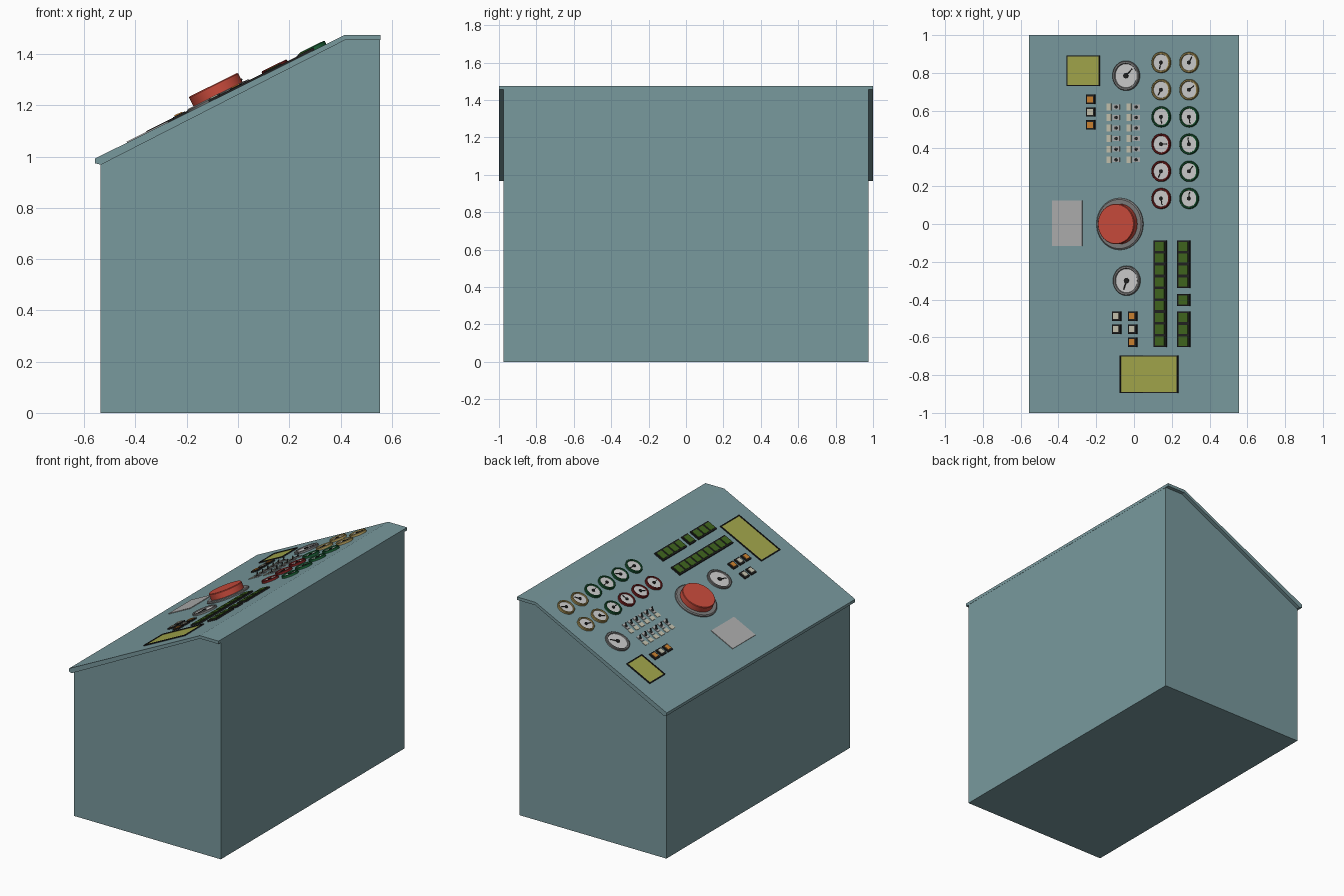
import bpy, bmesh, math
from mathutils import Matrix, Vector

if "Cube" in bpy.data.objects:
    bpy.data.objects.remove(bpy.data.objects["Cube"])

SLOPE = math.atan(0.494)
S, C = math.sin(SLOPE), math.cos(SLOPE)
# Frame of the sloping panel: local x up the slope, local z along its normal
PANEL = Matrix.Translation((0, 0, 1.2677)) @ Matrix.Rotation(-SLOPE, 4, 'Y')

COL = dict(teal=(.19, .32, .34), red=(.58, .07, .045), yellow=(.36, .38, .07),
           green=(.05, .13, .013), orange=(.6, .22, .03), cream=(.55, .53, .42),
           black=(.015, .015, .015), grey=(.2, .2, .2), face=(.6, .6, .58),
           plate=(.42, .42, .42), rim_tan=(.42, .31, .1), rim_green=(.01, .11, .035),
           rim_red=(.2, .015, .015), dark=(.05, .055, .055))
MATS = {}
for key, rgb in COL.items():
    MATS[key] = bpy.data.materials.new(key)
    MATS[key].diffuse_color = (*rgb, 1)


def finish(name, bm, mat, matrix=Matrix(), smooth=False):
    bmesh.ops.recalc_face_normals(bm, faces=bm.faces)
    me = bpy.data.meshes.new(name)
    bm.to_mesh(me)
    bm.free()
    ob = bpy.data.objects.new(name, me)
    me.materials.append(MATS[mat])
    ob.matrix_world = matrix
    bpy.context.collection.objects.link(ob)
    if smooth:
        bpy.ops.object.select_all(action='DESELECT')
        ob.select_set(True)
        bpy.context.view_layer.objects.active = ob
        bpy.ops.object.shade_smooth_by_angle(angle=math.radians(35))
    return ob


def extrude_profile(name, pts, half, mat):
    bm = bmesh.new()
    f = bm.faces.new([bm.verts.new((x, -half, z)) for x, z in pts])
    r = bmesh.ops.extrude_face_region(bm, geom=[f])
    vs = [e for e in r['geom'] if isinstance(e, bmesh.types.BMVert)]
    bmesh.ops.translate(bm, verts=vs, vec=(0, 2 * half, 0))
    return finish(name, bm, mat)


def at(x, y, n=0, turn=0):
    """Panel point at height n that appears at (x, y) seen from above."""
    return PANEL @ Matrix.Translation(((x + n * S) / C, y, 0)) @ Matrix.Rotation(turn, 4, 'Z')


def box(name, frame, w, d, n0, n1, mat, off=(0, 0)):
    bm = bmesh.new()
    bmesh.ops.create_cube(bm, size=1, matrix=Matrix.Translation((off[0], off[1], (n0 + n1) / 2))
                          @ Matrix.Diagonal((w, d, n1 - n0, 1)))
    return finish(name, bm, mat, frame)


def lathe(name, frame, prof, mat, seg=32):
    bm = bmesh.new()
    vs = [bm.verts.new((r, 0, n)) for r, n in prof]
    es = [bm.edges.new(p) for p in zip(vs, vs[1:])]
    bmesh.ops.spin(bm, geom=vs + es, cent=(0, 0, 0), axis=(0, 0, 1),
                   angle=2 * math.pi, steps=seg, use_duplicate=False)
    bmesh.ops.remove_doubles(bm, verts=bm.verts, dist=1e-5)
    return finish(name, bm, mat, frame, True)


def gauge(name, x, y, r, h, rim, deg):
    f = at(x, y, h)
    lathe(name + "_rim", f, [(r, 0), (r, h * .8), (r * .95, h), (r * .84, h), (r * .8, h * .6)], rim)
    lathe(name + "_face", f, [(r * .82, h * .6), (0, h * .6)], "face")
    lathe(name + "_hub", f, [(r * .18, h * .6), (r * .18, h * .95), (0, h * .95)], "black", 16)
    box(name + "_needle", at(x, y, h, math.radians(deg)), r * .65, r * .08,
        h * .6, h * .8, "black", (r * .32, 0))


def screen(name, x0, x1, y0, y1):
    f = at((x0 + x1) / 2, (y0 + y1) / 2)
    w, d, t = (x1 - x0) / C, y1 - y0, .006
    for s in (-1, 1):
        box(name + "_frame_side", f, t, d, 0, .008, "black", (s * (w - t) / 2, 0))
        box(name + "_frame_end", f, w, t, 0, .008, "black", (0, s * (d - t) / 2))
    box(name + "_glass", f, w - t, d - t, 0, .003, "yellow")


def button(name, x, y, mat):
    f = at(x, y, .012)
    box(name + "_bezel", f, .052, .05, 0, .01, "black")
    box(name + "_cap", f, .033, .032, 0, .014, mat)


# Cabinet and overhanging lid
extrude_profile("cabinet", [(-.537, 0), (.555, 0), (.555, 1.458), (.41, 1.458), (-.537, .985)], .975, "teal")
extrude_profile("lid", [(-.557, .993), (-.557, .974), (-.535, .968), (.418, 1.455),
                        (.556, 1.455), (.556, 1.475), (.417, 1.475)], 1.0, "teal")

# Screens and blank plate
screen("small_screen", -.355, -.18, .73, .893)
screen("wide_screen", -.072, .235, -.895, -.695)
box("blank_plate", at(-.355, .004, .005), .16 / C, .242, 0, .005, "plate")

# Large push button
big = at(-.078, 0, .012)
lathe("push_button_base", big, [(.137, 0), (.137, .008), (.13, .013), (0, .013)], "grey", 48)
lathe("push_button", big, [(.107, .01), (.107, .05), (.104, .054), (0, .054)], "red", 48)

# Gauges
gauge("upper_large_gauge", -.045, .785, .079, .014, "grey", 45)
gauge("lower_large_gauge", -.042, -.30, .079, .014, "grey", 250)
rims = [("rim_tan", "rim_tan")] * 2 + [("rim_green", "rim_green")] + [("rim_red", "rim_green")] * 3
turns = [(255, 60), (240, 35), (275, 280), (0, 100), (245, 50), (280, 85)]
for i in range(6):
    for j, x in enumerate((.14, .288)):
        gauge(f"small_gauge_{i}_{j}", x, .855 - i * .144, .055, .017, rims[i][j], turns[i][j])

# Square buttons
for x, y, m in [(-.232, .66, "orange"), (-.232, .593, "cream"), (-.232, .525, "orange"),
                (-.095, -.488, "cream"), (-.095, -.557, "cream"), (-.01, -.488, "orange"),
                (-.01, -.557, "cream"), (-.01, -.625, "orange")]:
    button("square_button", x, y, m)

# Toggle switches with blank label tabs
for i in range(6):
    y = .62 - i * .056
    for x in (-.132, -.026):
        box("switch_label", at(x, y), .029, .036, 0, .004, "cream")
        f = at(x + .039, y)
        box("switch_plate", f, .044, .026, 0, .005, "plate")
        lathe("switch_collar", f, [(.009, .004), (.009, .01), (0, .01)], "dark", 10)
        lathe("switch_lever", f @ Matrix.Translation((0, 0, .008)) @ Matrix.Rotation(.6, 4, 'Y'),
              [(.003, 0), (.005, .022), (0, .024)], "dark", 8)


# Indicator light strips
def strip(x, top, count):
    pitch = .0627
    for k in range(count):
        f = at(x, top - (k + .5) * pitch, .012)
        box("indicator_frame", f, .074, pitch, 0, .011, "black")
        box("indicator_light", f, .055, .048, 0, .014, "green")


strip(.136, -.087, 9)
strip(.26, -.087, 4)
strip(.26, -.371, 1)
strip(.26, -.464, 3)

for m in bpy.data.materials:
    if m.users and not m.is_grease_pencil:
        m.use_nodes = True
        m.node_tree.nodes["Principled BSDF"].inputs["Base Color"].default_value = m.diffuse_color
